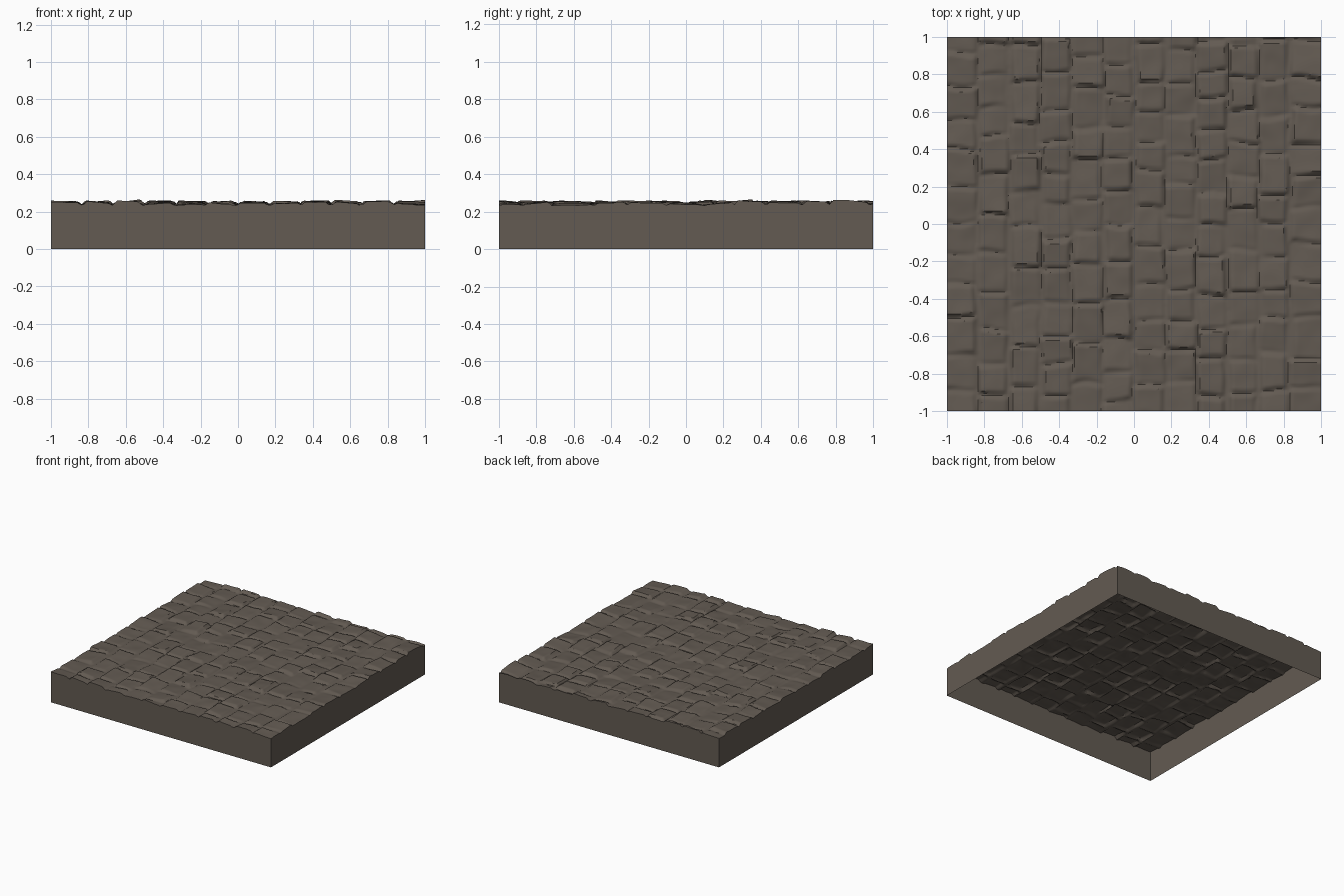
import bpy, bmesh, math, random
from mathutils import Vector, noise

if "Cube" in bpy.data.objects:
    bpy.data.objects.remove(bpy.data.objects["Cube"])

random.seed(7)
N = 170            # grid resolution of the paved surface
COLS = 12          # courses of stones across x
JOINT_Z = 0.232    # height of the joints between stones

# stones: each column is a run of staggered blocks with its own height and tilt
columns = []
for c in range(COLS):
    y = -1.0 - random.uniform(0.02, 0.12)
    stones = []
    while y < 1.0:
        length = random.uniform(0.15, 0.22)
        stones.append(dict(y0=y, y1=y + length,
                           x0=-1 + c / 6 + random.uniform(-0.008, 0.012),
                           x1=-1 + (c + 1) / 6 + random.uniform(-0.012, 0.008),
                           h=random.uniform(0.240, 0.255),
                           tx=random.uniform(-0.09, 0.09),
                           ty=random.uniform(-0.09, 0.09)))
        y += length
    columns.append(stones)


def smooth(t):
    t = max(0.0, min(1.0, t))
    return t * t * (3 - 2 * t)


def height(x, y):
    """Height of the cobbled surface at a point."""
    # wobble the joints so the stones look hand cut
    wx = x + 0.012 * noise.noise(Vector((x * 7, y * 7, 1.5)))
    wy = y + 0.022 * noise.noise(Vector((x * 7, y * 7, 9.5)))
    c = max(0, min(COLS - 1, int((wx + 1) * 6)))
    s = next((s for s in columns[c] if s["y0"] <= wy < s["y1"]), columns[c][-1])
    dx = min(wx - s["x0"] if c > 0 else 1, s["x1"] - wx if c < COLS - 1 else 1)
    dy = min(wy - s["y0"], s["y1"] - wy)
    rise = smooth(dx / 0.022) * smooth(dy / 0.022)
    top = (s["h"] + s["tx"] * (wx - (s["x0"] + s["x1"]) / 2)
           + s["ty"] * (wy - (s["y0"] + s["y1"]) / 2)
           + 0.004 * noise.noise(Vector((x * 11, y * 11, 4.0))))
    return min(0.268, JOINT_Z + (top - JOINT_Z) * (0.25 + 0.75 * rise))


stone = bpy.data.materials.new("grey brown stone")
stone.diffuse_color = (0.125, 0.104, 0.085, 1)
stone.use_nodes = True
stone.node_tree.nodes["Principled BSDF"].inputs["Base Color"].default_value = stone.diffuse_color


def add_object(name, bm):
    mesh = bpy.data.meshes.new(name)
    bm.to_mesh(mesh)
    bm.free()
    mesh.materials.append(stone)
    ob = bpy.data.objects.new(name, mesh)
    bpy.context.collection.objects.link(ob)
    return ob


# cobbled top sheet
bm = bmesh.new()
bmesh.ops.create_grid(bm, x_segments=N, y_segments=N, size=1.0)
for v in bm.verts:
    v.co.z = height(v.co.x, v.co.y)
rim = [(e.verts[0].co.copy(), e.verts[1].co.copy()) for e in bm.edges if e.is_boundary]
top = add_object("cobbled_top", bm)
bpy.ops.object.select_all(action='DESELECT')
top.select_set(True)
bpy.context.view_layer.objects.active = top
bpy.ops.object.shade_smooth_by_angle(angle=math.radians(40))

# thin side walls dropping from the uneven rim to the ground, open underneath
bm = bmesh.new()
for a, b in rim:
    mid = (a + b) / 2
    if (b - a).cross(Vector((0, 0, 1))).dot(mid) < 0:
        a, b = b, a
    bm.faces.new([bm.verts.new(p) for p in
                  (Vector((a.x, a.y, 0)), Vector((b.x, b.y, 0)), b, a)])
bmesh.ops.remove_doubles(bm, verts=bm.verts[:], dist=1e-5)
add_object("side_walls", bm)
